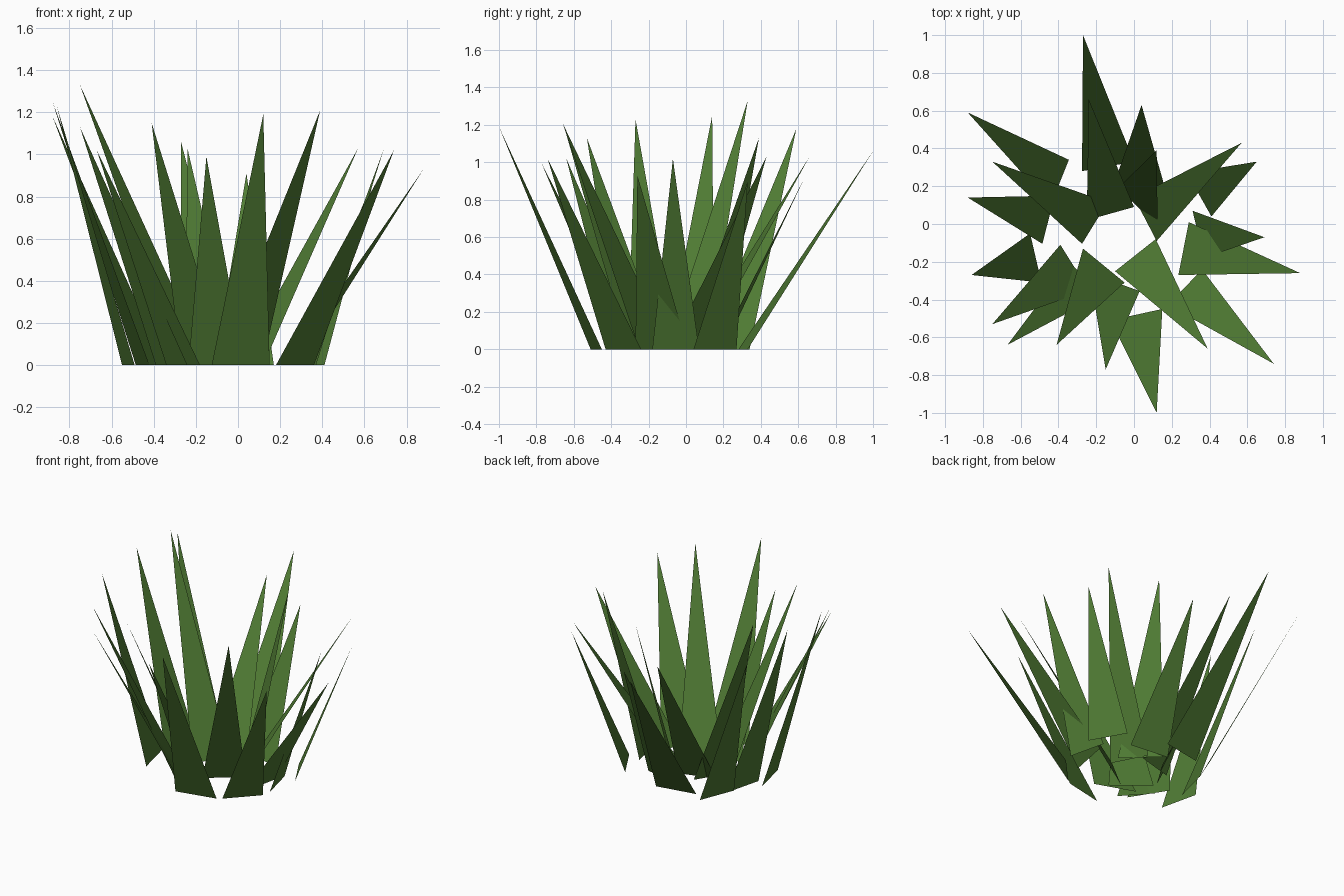
import bpy
import bmesh
from mathutils import Vector

# Remove the default cube
default_cube = bpy.data.objects.get("Cube")
if default_cube:
    bpy.data.objects.remove(default_cube, do_unlink=True)


def make_material(name, colour):
    material = bpy.data.materials.new(name)
    material.use_nodes = True
    material.diffuse_color = colour
    shader = material.node_tree.nodes["Principled BSDF"]
    shader.inputs["Base Color"].default_value = colour
    shader.inputs["Roughness"].default_value = 0.9
    return material


leaf_green = make_material("leaf_green", (0.08, 0.2, 0.034, 1))


def add_blade(name, root_a, root_b, tip):
    """Flat pointed leaf: two roots on the ground and one raised tip."""
    bm = bmesh.new()
    points = [Vector((*root_a, 0)), Vector((*root_b, 0)), Vector(tip)]
    face = bm.faces.new([bm.verts.new(point) for point in points])
    face.normal_update()
    # The upper side of every leaf is its front
    if face.normal.z < 0:
        face.normal_flip()
    mesh = bpy.data.meshes.new(name)
    bm.to_mesh(mesh)
    bm.free()
    mesh.materials.append(leaf_green)
    blade = bpy.data.objects.new(name, mesh)
    bpy.context.scene.collection.objects.link(blade)
    return blade


# Each leaf: first root, second root, tip
outer_ring = [
    ((-.275, .28), (0, .33), (-.27, 1, 1.06)),
    ((.28, .27), (.41, .04), (.65, .33, .9)),
    ((.31, .07), (.37, -.18), (.69, -.07, 1.02)),
    ((.36, -.24), (.18, -.43), (.74, -.74, 1.02)),
    ((.15, -.45), (-.125, -.51), (.12, -1, 1.19)),
    ((.03, -.355), (-.235, -.26), (-.15, -.77, .99)),
    ((-.18, -.38), (-.34, -.2), (-.67, -.64, 1.02)),
    ((-.49, -.31), (-.55, -.05), (-.86, -.27, 1.23)),
    ((-.485, -.105), (-.42, .15), (-.88, .14, 1.25)),
    ((-.44, .1), (-.345, .34), (-.88, .59, 1.18)),
]
inner_ring = [
    ((-.11, .2), (.17, .17), (.04, .63, .91)),
    ((-.085, .19), (.125, -.01), (.12, .39, 1.13)),
    ((0, .14), (.12, -.09), (.57, .43, 1.03)),
    ((.29, .01), (.235, -.27), (.88, -.26, .93)),
    ((.115, -.08), (-.1, -.25), (.39, -.66, 1.21)),
    ((-.05, -.31), (-.27, -.13), (-.41, -.64, 1.15)),
    ((-.24, -.35), (-.39, -.11), (-.75, -.53, 1.13)),
    ((-.275, -.105), (-.14, .115), (-.75, .33, 1.33)),
    ((-.25, .02), (0, .09), (-.24, .66, 1.03)),
]

for ring_name, ring in (("outer_blade", outer_ring), ("inner_blade", inner_ring)):
    for number, (root_a, root_b, tip) in enumerate(ring, start=1):
        add_blade(f"{ring_name}_{number}", root_a, root_b, tip)
